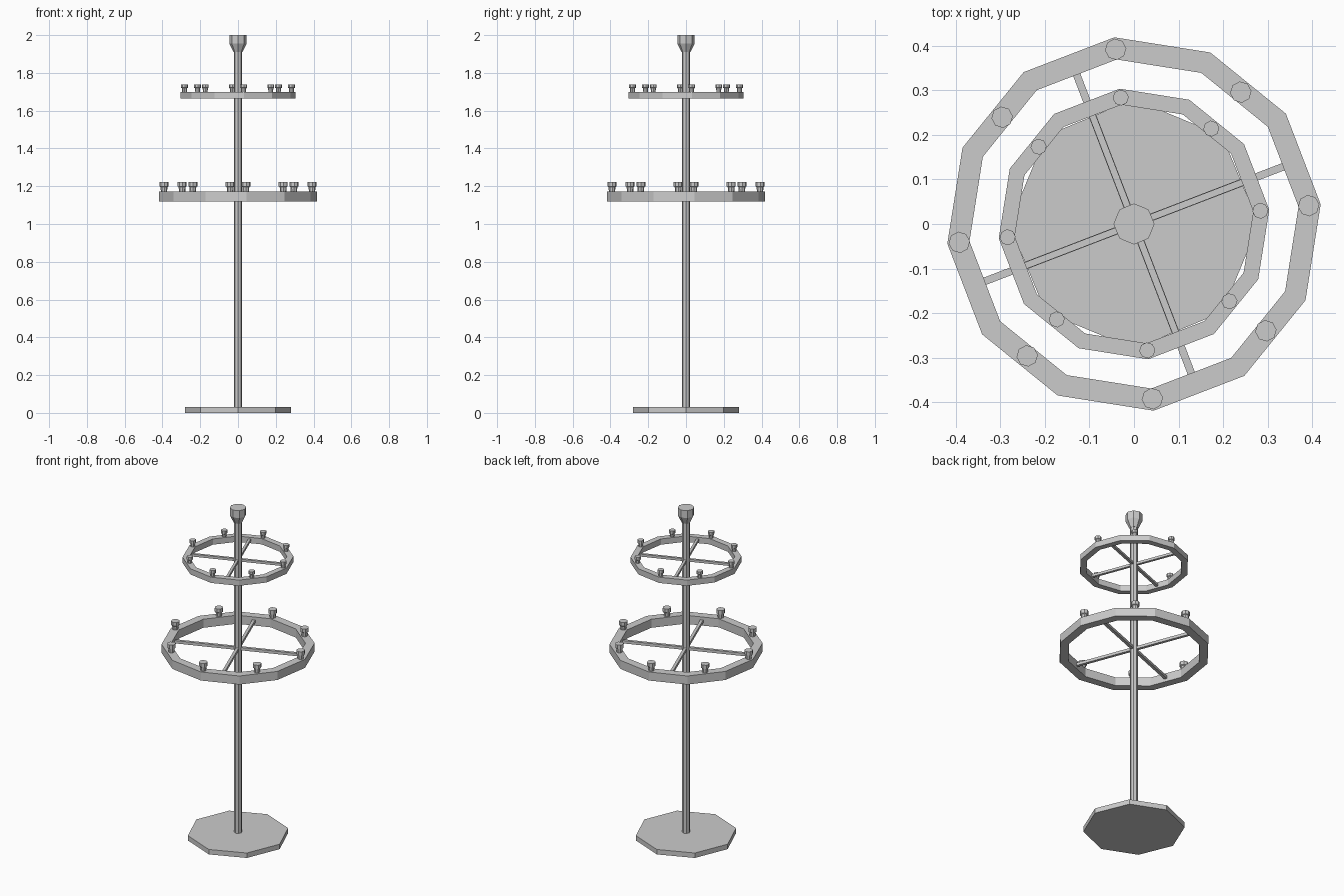
import bpy, bmesh
from math import sin, cos, pi, radians

if "Cube" in bpy.data.objects:
    bpy.data.objects.remove(bpy.data.objects["Cube"])

TURN = radians(6)  # rotation shared by both tiers


def lathe(name, profile, sides, turn=0.0, centre=(0, 0), closed=False):
    """Revolve (radius, z) points; closed profiles make rings, open ones are capped."""
    bm = bmesh.new()
    loops = []
    for r, z in profile:
        loops.append([bm.verts.new((centre[0] + r * cos(turn + 2 * pi * i / sides),
                                    centre[1] + r * sin(turn + 2 * pi * i / sides), z))
                      for i in range(sides)])
    pairs = list(zip(loops, loops[1:]))
    if closed:
        pairs.append((loops[-1], loops[0]))
    else:
        bm.faces.new(loops[0])
        bm.faces.new(loops[-1])
    for a, b in pairs:
        for i in range(sides):
            j = (i + 1) % sides
            bm.faces.new((a[i], a[j], b[j], b[i]))
    bmesh.ops.recalc_face_normals(bm, faces=bm.faces)
    mesh = bpy.data.meshes.new(name)
    bm.to_mesh(mesh)
    bm.free()
    obj = bpy.data.objects.new(name, mesh)
    bpy.context.collection.objects.link(obj)
    return obj


def bar(name, length, width, z, angle):
    bpy.ops.mesh.primitive_cube_add(size=1, location=(0, 0, z), rotation=(0, 0, angle))
    obj = bpy.context.object
    obj.name = name
    obj.scale = (length, width, width)


def tier(name, outer, inner, z0, z1, cup_r, cup_h, spoke_w):
    # twelve-sided hoop
    lathe(name + "_ring", [(outer, z0), (outer, z1), (inner, z1), (inner, z0)],
          12, TURN, closed=True)
    # crossed spokes meeting the flats of the hoop
    for k in range(2):
        bar(f"{name}_spoke_{k + 1}", 2 * (inner * cos(pi / 12) + 0.005), spoke_w,
            (z0 + z1) / 2, TURN + pi / 12 + k * pi / 2)
    # candle cups, alternately on corners and flats
    mid = (outer + inner) / 2 - 0.002
    for k in range(8):
        a = TURN + k * pi / 4
        r = mid * (cos(pi / 12) if k % 2 else 1)
        lathe(f"{name}_cup_{k + 1}",
              [(cup_r * 0.68, z1 - 0.002), (cup_r * 0.78, z1 + cup_h * 0.48),
               (cup_r, z1 + cup_h * 0.55), (cup_r, z1 + cup_h)],
              8, a, (r * cos(a), r * sin(a)))


# foot, pole and top finial
lathe("base_plate", [(0.28, 0), (0.28, 0.03)], 8)
lathe("pole", [(0.022, 0.02), (0.022, 1.93)], 8)
lathe("top_finial", [(0.024, 1.91), (0.046, 1.955), (0.046, 2.0)], 8)

# two tiers
tier("lower", 0.421, 0.371, 1.12, 1.172, 0.024, 0.05, 0.017)
tier("upper", 0.305, 0.269, 1.665, 1.70, 0.018, 0.039, 0.015)
